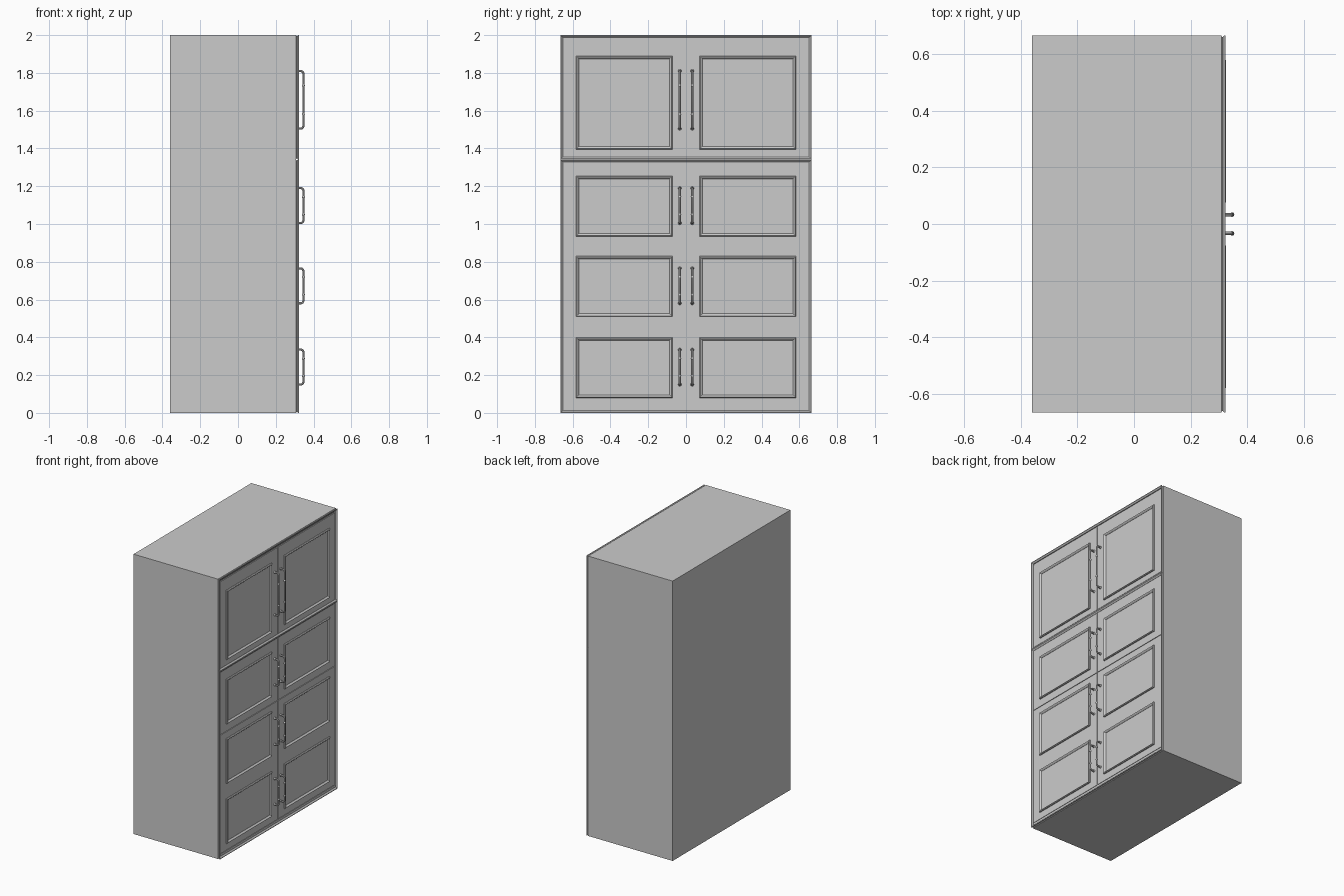
import bpy, bmesh
from mathutils import Vector

if "Cube" in bpy.data.objects:
    bpy.data.objects.remove(bpy.data.objects["Cube"], do_unlink=True)

grey = bpy.data.materials.new("cabinet grey")
grey.use_nodes = True
grey.diffuse_color = (0.6, 0.6, 0.6, 1)
grey.node_tree.nodes["Principled BSDF"].inputs["Base Color"].default_value = (0.6, 0.6, 0.6, 1)

FACE = 0.313   # door face
HALF = 0.665   # half width of the cabinet


def finish(name, bm):
    bmesh.ops.recalc_face_normals(bm, faces=bm.faces)
    mesh = bpy.data.meshes.new(name)
    bm.to_mesh(mesh)
    bm.free()
    mesh.materials.append(grey)
    obj = bpy.data.objects.new(name, mesh)
    bpy.context.collection.objects.link(obj)
    return obj


def box(name, x0, x1, y0, y1, z0, z1):
    bm = bmesh.new()
    bmesh.ops.create_cube(bm, size=1)
    bmesh.ops.scale(bm, vec=(x1 - x0, y1 - y0, z1 - z0), verts=bm.verts)
    bmesh.ops.translate(bm, vec=((x0 + x1) / 2, (y0 + y1) / 2, (z0 + z1) / 2), verts=bm.verts)
    return finish(name, bm)


def moulding(name, y0, y1, z0, z1, profile):
    """Rectangular ring swept from (inset, depth) profile points."""
    bm = bmesh.new()
    loops = []
    for d, x in profile:
        corners = [(y0 + d, z0 + d), (y1 - d, z0 + d), (y1 - d, z1 - d), (y0 + d, z1 - d)]
        loops.append([bm.verts.new((x, y, z)) for y, z in corners])
    for a, b in zip(loops, loops[1:] + loops[:1]):
        for i in range(4):
            j = (i + 1) % 4
            bm.faces.new((a[i], a[j], b[j], b[i]))
    return finish(name, bm)


def handle(name, y, z0, z1):
    """Bow handle with rounded corners, foot plates and two collars."""
    curve = bpy.data.curves.new(name, "CURVE")
    curve.dimensions = "3D"
    curve.bevel_depth = 0.006
    curve.bevel_resolution = 2
    curve.use_fill_caps = True
    out, r = 0.346, 0.012
    path = [(FACE, z0), (out - r, z0), (out - r / 3, z0 + r / 3), (out, z0 + r),
            (out, z1 - r), (out - r / 3, z1 - r / 3), (out - r, z1), (FACE, z1)]
    spline = curve.splines.new("POLY")
    spline.points.add(len(path) - 1)
    for p, (x, z) in zip(spline.points, path):
        p.co = (x, y, z, 1)
    obj = bpy.data.objects.new(name, curve)
    bpy.context.collection.objects.link(obj)
    bpy.context.view_layer.update()
    mesh = bpy.data.meshes.new_from_object(obj.evaluated_get(bpy.context.evaluated_depsgraph_get()))
    bpy.data.objects.remove(obj)
    bm = bmesh.new()
    bm.from_mesh(mesh)
    turn = Vector((0, 0, 1)).rotation_difference(Vector((1, 0, 0))).to_matrix().to_4x4()
    for z, s in ((z0, 1), (z1, -1)):
        foot = bmesh.ops.create_cone(bm, cap_ends=True, segments=12, radius1=0.009,
                                     radius2=0.007, depth=0.006, matrix=turn)["verts"]
        bmesh.ops.translate(bm, vec=(FACE + 0.003, y, z), verts=foot)
        collar = bmesh.ops.create_uvsphere(bm, u_segments=12, v_segments=6, radius=0.008)["verts"]
        bmesh.ops.translate(bm, vec=(out, y, z + s * (z1 - z0) * 0.25), verts=collar)
    obj = finish(name, bm)
    bpy.context.view_layer.objects.active = obj
    for o in bpy.context.selected_objects:
        o.select_set(False)
    obj.select_set(True)
    bpy.ops.object.shade_smooth_by_angle()


# Carcass
box("carcass", -0.36, 0.308, -HALF, HALF, 0, 2)

# Flared face frame around the lower and upper units
RIM = [(0, 0.306), (0.006, 0.312), (0, 0.318), (0, 0.322), (0.004, 0.322), (0.013, 0.314), (0.013, 0.306)]
moulding("lower_face_frame", -HALF, HALF, 0, 1.342, RIM)
moulding("upper_face_frame", -HALF, HALF, 1.342, 2, RIM)
box("plinth_rail", 0.306, FACE, -0.655, 0.655, 0.008, 0.029)

# Door rows: door bottom, door top, panel bottom, panel top, handle bottom, handle top
ROWS = {
    "bottom": (0.032, 0.455, 0.08, 0.40, 0.15, 0.335),
    "lower": (0.455, 0.878, 0.51, 0.83, 0.58, 0.765),
    "middle": (0.882, 1.329, 0.935, 1.255, 1.005, 1.19),
    "top": (1.355, 1.975, 1.395, 1.89, 1.505, 1.81),
}
BEAD = [(0, 0.310), (0, 0.319), (0.004, 0.324), (0.009, 0.322), (0.016, 0.314), (0.016, 0.310)]

for row, (d0, d1, p0, p1, h0, h1) in ROWS.items():
    for side, s in (("left", 1), ("right", -1)):
        label = f"{row}_{side}"
        a, b = sorted((s * 0.002, s * 0.651))
        box(label + "_door", 0.306, FACE, a, b, d0, d1)
        a, b = sorted((s * 0.072, s * 0.582))
        moulding(label + "_panel_moulding", a, b, p0, p1, BEAD)
        handle(label + "_handle", s * 0.033, h0, h1)
